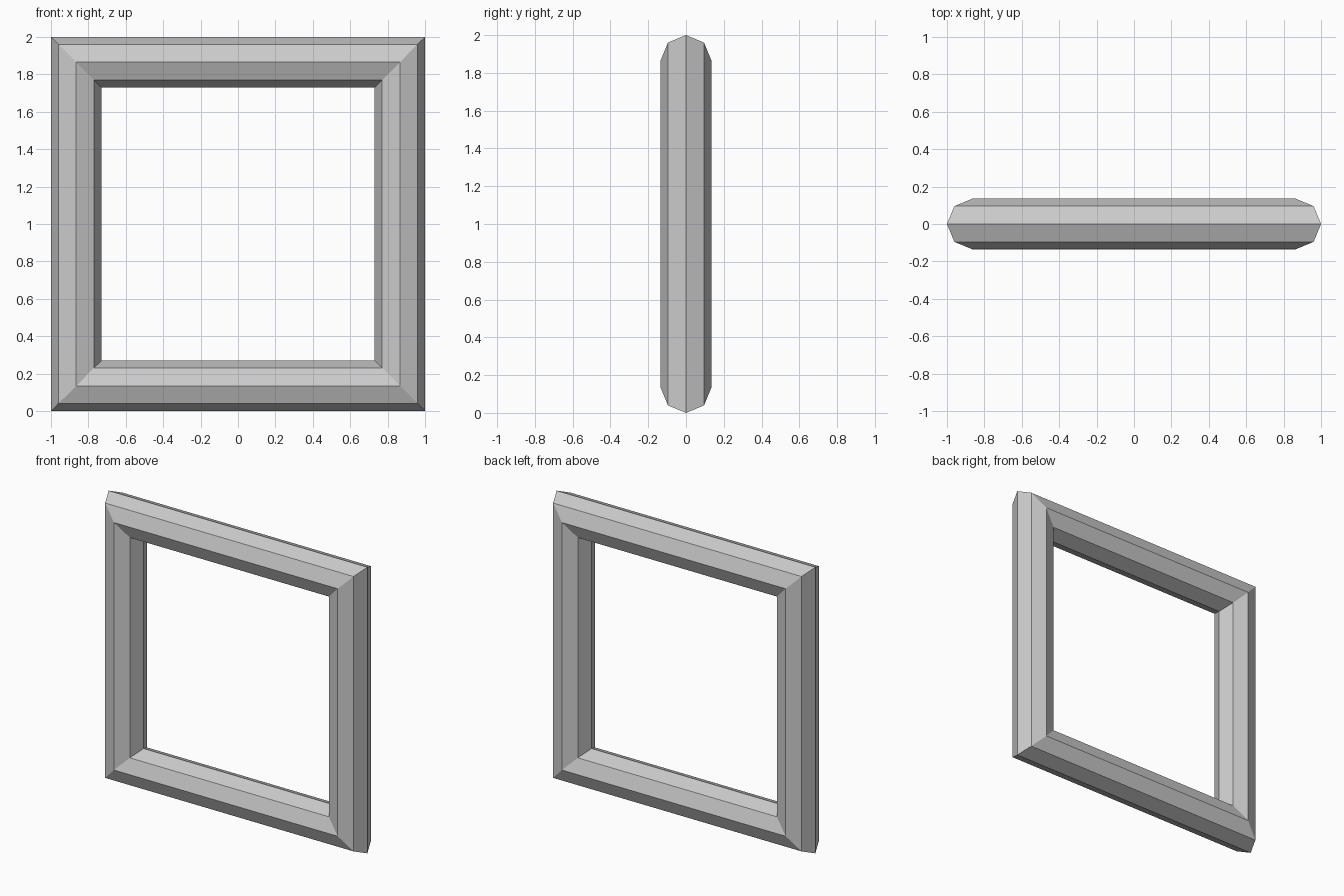
import bpy
import bmesh
from math import sin, cos, pi

default = bpy.data.objects.get("Cube")
if default:
    bpy.data.objects.remove(default, do_unlink=True)

HALF = 0.865    # centre of frame to centre of bar
RADIUS = 0.135  # bar radius
SIDES = 8       # sides of the bar

grey = bpy.data.materials.new("grey")
grey.use_nodes = True
colour = (0.6, 0.6, 0.6, 1)
grey.diffuse_color = colour
grey.node_tree.nodes["Principled BSDF"].inputs["Base Color"].default_value = colour

# Octagonal bar swept round a square with mitred corners
bm = bmesh.new()
rings = []
for sx, sz in ((1, 1), (-1, 1), (-1, -1), (1, -1)):
    ring = []
    for i in range(SIDES):
        a = 2 * pi * i / SIDES
        reach = HALF + RADIUS * cos(a)
        ring.append(bm.verts.new((sx * reach, RADIUS * sin(a), 1 + sz * reach)))
    rings.append(ring)
for k, ring in enumerate(rings):
    after = rings[(k + 1) % len(rings)]
    for i in range(SIDES):
        j = (i + 1) % SIDES
        bm.faces.new((ring[i], ring[j], after[j], after[i]))
bmesh.ops.recalc_face_normals(bm, faces=bm.faces)

mesh = bpy.data.meshes.new("square_frame")
bm.to_mesh(mesh)
bm.free()
mesh.materials.append(grey)
frame = bpy.data.objects.new("square_frame", mesh)
bpy.context.collection.objects.link(frame)
